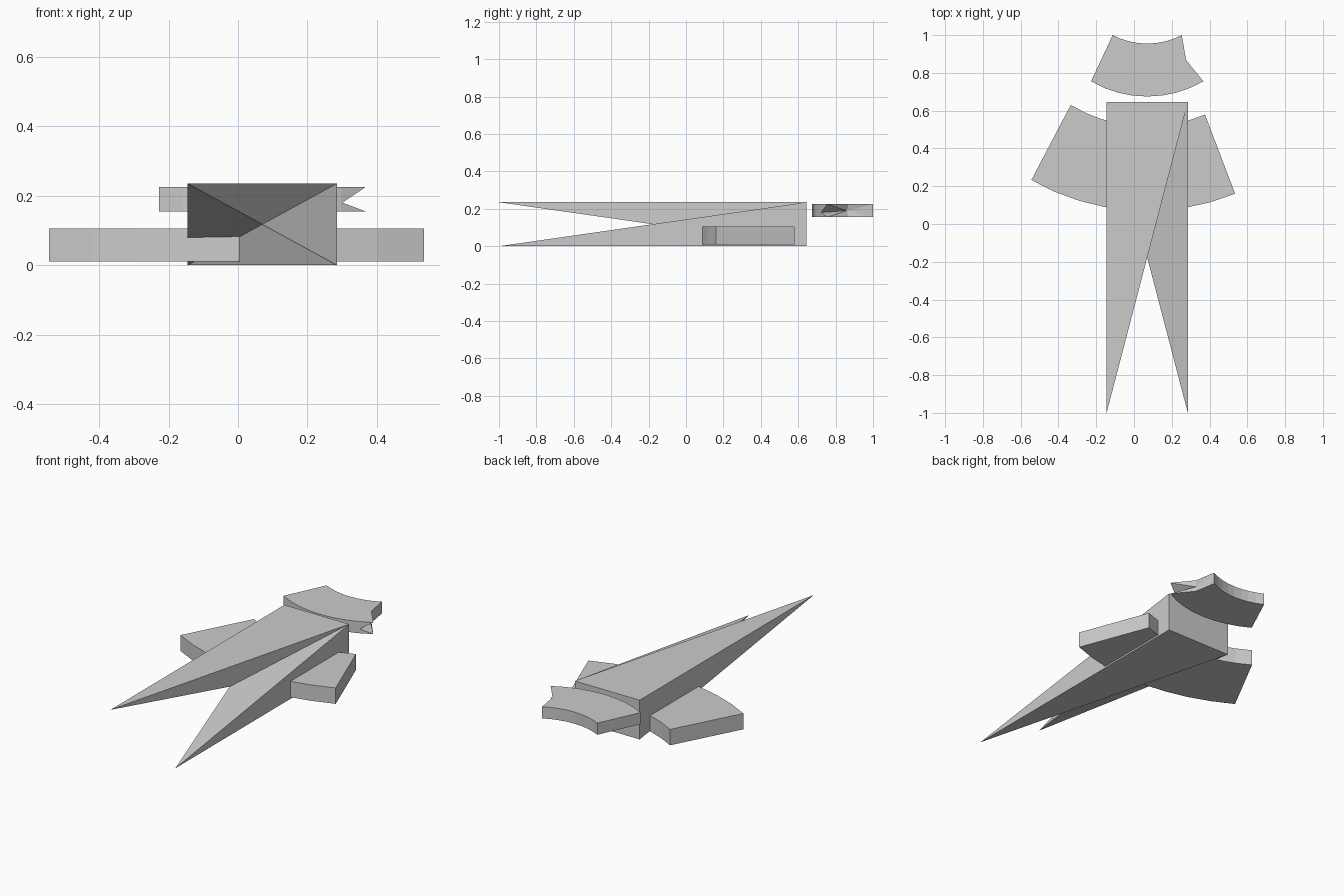
import bpy, bmesh
from math import sin, cos, radians

if "Cube" in bpy.data.objects:
    bpy.data.objects.remove(bpy.data.objects["Cube"])

CX = 0.07  # centre line of the body and arcs


def make(name, verts, faces):
    me = bpy.data.meshes.new(name)
    me.from_pydata(verts, [], faces)
    bm = bmesh.new()
    bm.from_mesh(me)
    bmesh.ops.recalc_face_normals(bm, faces=bm.faces)
    bm.to_mesh(me)
    bm.free()
    ob = bpy.data.objects.new(name, me)
    bpy.context.collection.objects.link(ob)
    return ob


def arc(cy, r, a0, a1, n=8):
    """Points on the lower side of a circle, angle measured from -y."""
    pts = []
    for i in range(n + 1):
        a = radians(a0 + (a1 - a0) * i / n)
        pts.append((CX + r * sin(a), cy - r * cos(a)))
    return pts


def layers(loop, z0, z1):
    return [(x, y, z) for z in (z0, z1) for x, y in loop]


# Body: two long pyramids sharing a rectangular back end
x0, x1, yb, yf, h = -0.145, 0.285, 0.645, -1.0, 0.235
back = [(x0, yb, 0), (x1, yb, 0), (x1, yb, h), (x0, yb, h)]
for name, tip in (("left_body_spike", (x0, yf, h)), ("right_body_spike", (x1, yf, 0))):
    make(name, back + [tip],
         [(0, 1, 2, 3)] + [(i, (i + 1) % 4, 4) for i in range(4)])

# Wings: one curved band passing through the body
loop = arc(1.30, 1.231, -29.9, 22.2) + arc(1.30, 0.783, 23.0, -31.15)
n = len(loop)
make("wing_band", layers(loop, 0.01, 0.105),
     [tuple(range(n)), tuple(range(n, 2 * n))] +
     [(i, (i + 1) % n, n + (i + 1) % n, n + i) for i in range(n)])

# Head: smaller curved band with a notched right end
outer = arc(1.268, 0.593, -30.1, 30.1)
inner = arc(1.35, 0.395, 27.6, -27.6)
loop = outer + [(0.275, 0.87)] + inner
n = len(loop)
o = len(outer) - 1           # outer right corner
k, j = o + 1, o + 2          # notch point, inner right corner
verts = layers(loop, 0.155, 0.225)
m, a = 2 * n, 2 * n + 1      # notch on the front wall, deepest point
verts += [(0.30, 0.722, 0.18), (0.268, 0.86, 0.19)]
faces = [tuple(range(n)), tuple(range(n, 2 * n))]
for i in range(n):
    q = (i + 1) % n
    if i == o - 1:
        faces += [(i, q, m), (i, m, n + i), (m, n + q, n + i)]
    elif i not in (o, k):
        faces.append((i, q, n + q, n + i))
rim = [m, o, k, j, n + j, n + k, n + o]
faces += [(rim[i], rim[(i + 1) % 7], a) for i in range(7)]
make("head_band", verts, faces)
